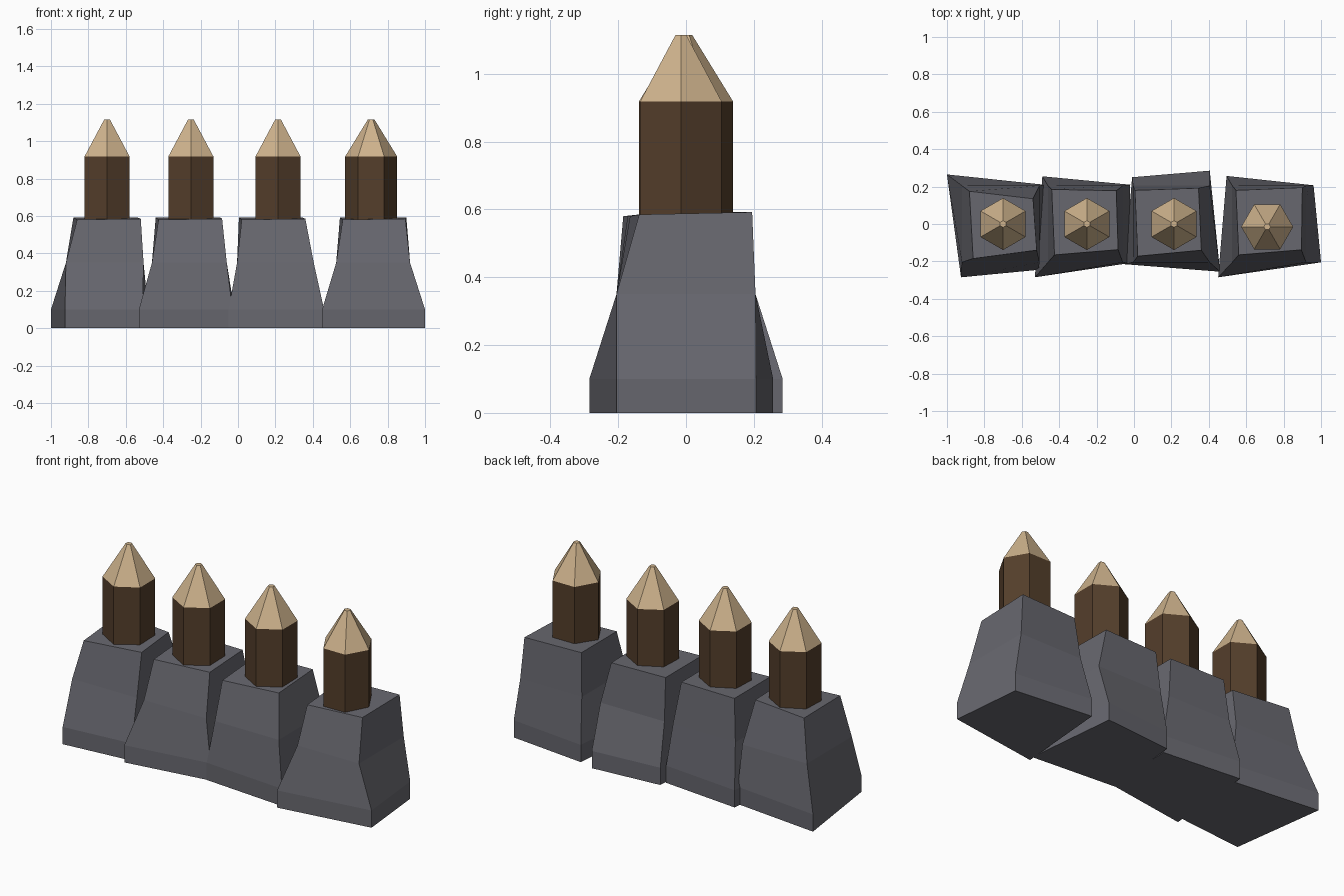
import bpy, bmesh, math

if "Cube" in bpy.data.objects:
    bpy.data.objects.remove(bpy.data.objects["Cube"])


def material(name, rgb):
    m = bpy.data.materials.new(name)
    m.diffuse_color = (*rgb, 1)
    m.use_nodes = True
    m.node_tree.nodes["Principled BSDF"].inputs["Base Color"].default_value = m.diffuse_color
    return m


STONE = material("grey_stone", (0.138, 0.138, 0.16))
WOOD = material("dark_wood", (0.089, 0.049, 0.024))
CUT = material("pale_cut_wood", (0.62, 0.45, 0.265))


def loft(name, rings, mats, mat_rule=lambda z: 0):
    """Skin stacked rings of points (listed counter-clockwise) and cap both ends."""
    bm = bmesh.new()
    loops = [[bm.verts.new(p) for p in ring] for ring in rings]
    n = len(loops[0])
    for a, b in zip(loops, loops[1:]):
        for i in range(n):
            j = (i + 1) % n
            bm.faces.new((a[i], a[j], b[j], b[i]))
    bm.faces.new(loops[0][::-1])
    bm.faces.new(loops[-1])
    bmesh.ops.recalc_face_normals(bm, faces=bm.faces)
    for f in bm.faces:
        f.material_index = mat_rule(f.calc_center_median().z)
    mesh = bpy.data.meshes.new(name)
    bm.to_mesh(mesh)
    bm.free()
    for m in mats:
        mesh.materials.append(m)
    obj = bpy.data.objects.new(name, mesh)
    bpy.context.collection.objects.link(obj)
    return obj


# Stone blocks: corners run front-left, front-right, back-right, back-left
# (base corners, middle x range, top corners)
blocks = [
    ([(-.925, -.285), (-.51, -.245), (-.48, .21), (-1.0, .265)], (-.92, -.505),
     [(-.86, -.185), (-.52, -.14), (-.54, .135), (-.88, .175)]),
    ([(-.53, -.285), (-.03, -.21), (-.02, .21), (-.49, .255)], (-.46, -.06),
     [(-.425, -.165), (-.085, -.137), (-.095, .178), (-.44, .185)]),
    ([(-.05, -.215), (.46, -.255), (.405, .285), (-.01, .25)], (-.005, .405),
     [(.02, -.172), (.36, -.14), (.345, .192), (.005, .18)]),
    ([(.45, -.285), (1.0, -.205), (.96, .207), (.495, .257)], (.525, .92),
     [(.56, -.165), (.895, -.138), (.9, .195), (.545, .18)]),
]
top_z = (.58, .585, .592, .592)
for k, (base, (x0, x1), top) in enumerate(blocks, 1):
    mid = [(x0, -.205), (x1, -.205), (x1, .205), (x0, .205)]
    rings = [[(x, y, z) for x, y in pts] for pts, z in ((base, 0), (base, .1), (mid, .35))]
    rings.append([(x, y, z) for (x, y), z in zip(top, top_z)])
    loft(f"stone_block_{k}", rings, [STONE])

# Six-sided sharpened stakes: (x, y, turn in degrees)
stakes = [(-.70, 0, 30), (-.252, 0, 30), (.214, 0, 30), (.712, -.015, 0)]
for k, (cx, cy, turn) in enumerate(stakes, 1):
    rings = []
    for r, z in ((.139, .5), (.139, .918), (.018, 1.115)):
        angles = [math.radians(turn + 60 * i) for i in range(6)]
        rings.append([(cx + r * math.cos(a), cy + r * math.sin(a), z) for a in angles])
    # the sharpened point is pale, the shaft is dark
    loft(f"stake_{k}", rings, [WOOD, CUT], lambda z: int(z > .92))
